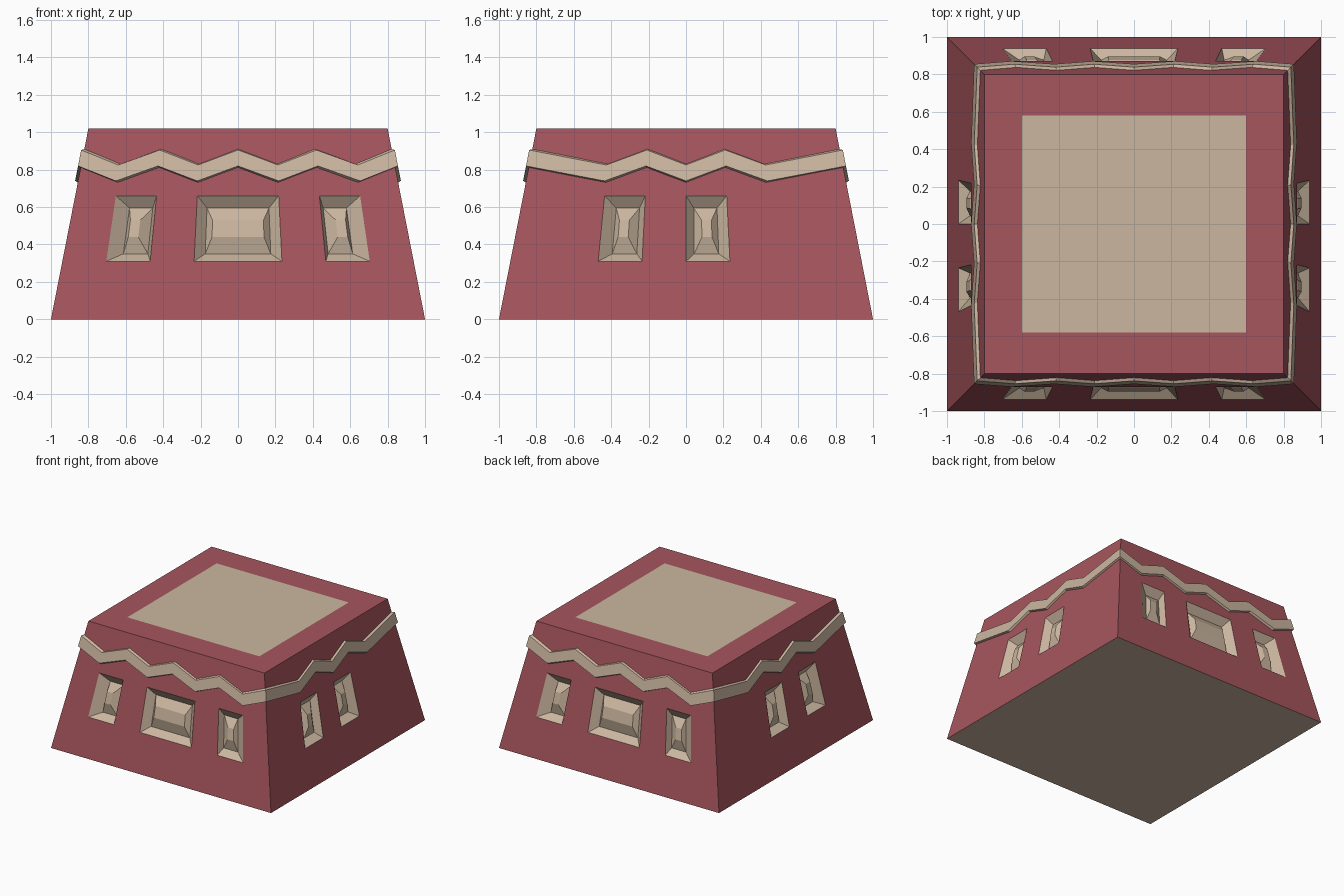
import bpy, bmesh

if "Cube" in bpy.data.objects:
    bpy.data.objects.remove(bpy.data.objects["Cube"])

H = 1.02


def material(name, rgb):
    m = bpy.data.materials.new(name)
    m.diffuse_color = (*rgb, 1)
    m.use_nodes = True
    m.node_tree.nodes["Principled BSDF"].inputs["Base Color"].default_value = m.diffuse_color
    return m


RED = material("red_plaster", (0.38, 0.09, 0.11))
TAN = material("tan_stone", (0.60, 0.47, 0.35))


def point(side, u, z, d=0.0):
    """Point on a sloping wall: u across (-1..1), z up, d depth inward."""
    r = 1 - 0.2 * z / H - d
    return {"front": (u * r, -r, z), "right": (r, u * r, z),
            "back": (u * r, r, z), "left": (-r, u * r, z)}[side]


def finish(bm, name, mats):
    me = bpy.data.meshes.new(name)
    bm.to_mesh(me)
    bm.free()
    for m in mats:
        me.materials.append(m)
    ob = bpy.data.objects.new(name, me)
    bpy.context.collection.objects.link(ob)
    return ob


def face(bm, pts, flip=False, mat=0):
    f = bm.faces.new([bm.verts.new(p) for p in (pts[::-1] if flip else pts)])
    f.material_index = mat


def rect(u0, u1, z0, z1):
    return [(u0, z0), (u1, z0), (u1, z1), (u0, z1)]


def window(bm, side, u0, u1, flip):
    """Sloped recess with a raised bevelled panel inside."""
    rings = [(rect(u0, u1, 0.31, 0.66), 0.0),
             (rect(u0 + 0.05, u1 - 0.05, 0.35, 0.595), 0.055),
             (rect(u0 + 0.095, u1 - 0.095, 0.44, 0.53), 0.018)]
    loops = [[point(side, u, z, d) for u, z in r] for r, d in rings]
    for a, b in zip(loops, loops[1:]):
        for i in range(4):
            j = (i + 1) % 4
            face(bm, [a[i], a[j], b[j], b[i]], flip)
    face(bm, loops[-1], flip)


# Walls with window openings, and the windows set into them
LONG = [(-0.75, -0.5), (-0.25, 0.25), (0.5, 0.75)]
SHORT = [(-0.5, -0.25), (0.0, 0.25)]
walls = bmesh.new()
for side in ("front", "right", "back", "left"):
    flip = side in ("back", "left")
    openings = LONG if side in ("front", "back") else SHORT
    us = [-1] + [u for o in openings for u in o] + [1]
    wins = bmesh.new()
    for u0, u1 in zip(us, us[1:]):
        for z0, z1 in ((0, 0.31), (0.31, 0.66), (0.66, H)):
            if (u0, u1) in openings and z0 == 0.31:
                window(wins, side, u0, u1, flip)
            else:
                face(walls, [point(side, u, z) for u, z in rect(u0, u1, z0, z1)], flip)
    bmesh.ops.remove_doubles(wins, verts=wins.verts, dist=1e-5)
    finish(wins, side + "_windows", [TAN])

# Flat roof border around a flush tan panel, and the tan underside
outer = [(x, y, H) for x, y in rect(-0.8, 0.8, -0.8, 0.8)]
inner = [(x, y, H) for x, y in rect(-0.6, 0.6, -0.58, 0.58)]
for i in range(4):
    j = (i + 1) % 4
    face(walls, [outer[i], outer[j], inner[j], inner[i]])
face(walls, inner, mat=1)
face(walls, [(x, y, 0) for x, y in rect(-1, 1, -1, 1)], flip=True, mat=1)
bmesh.ops.remove_doubles(walls, verts=walls.verts, dist=1e-5)
finish(walls, "tower_walls", [RED, TAN])

# Zigzag band running around all four walls
long_us = [i / 4 for i in range(-4, 5)]
short_us = [-1, -0.5, -0.25, 0, 0.25, 0.5, 1]
path = []
for side, us in (("front", long_us), ("right", short_us),
                 ("back", long_us[::-1]), ("left", short_us[::-1])):
    for i, u in enumerate(us[:-1]):
        path.append((side, u, 0.0 if i % 2 == 0 else -0.08))
band = bmesh.new()
section = [(0.913, 0.01), (0.905, -0.016), (0.82, -0.016), (0.807, 0.01)]
loops = [[band.verts.new(point(s, u, z + dz, d)) for z, d in section]
         for s, u, dz in path]
for k, a in enumerate(loops):
    b = loops[(k + 1) % len(loops)]
    for i in range(4):
        j = (i + 1) % 4
        band.faces.new([a[i], a[j], b[j], b[i]])
bmesh.ops.recalc_face_normals(band, faces=band.faces)
finish(band, "zigzag_band", [TAN])
